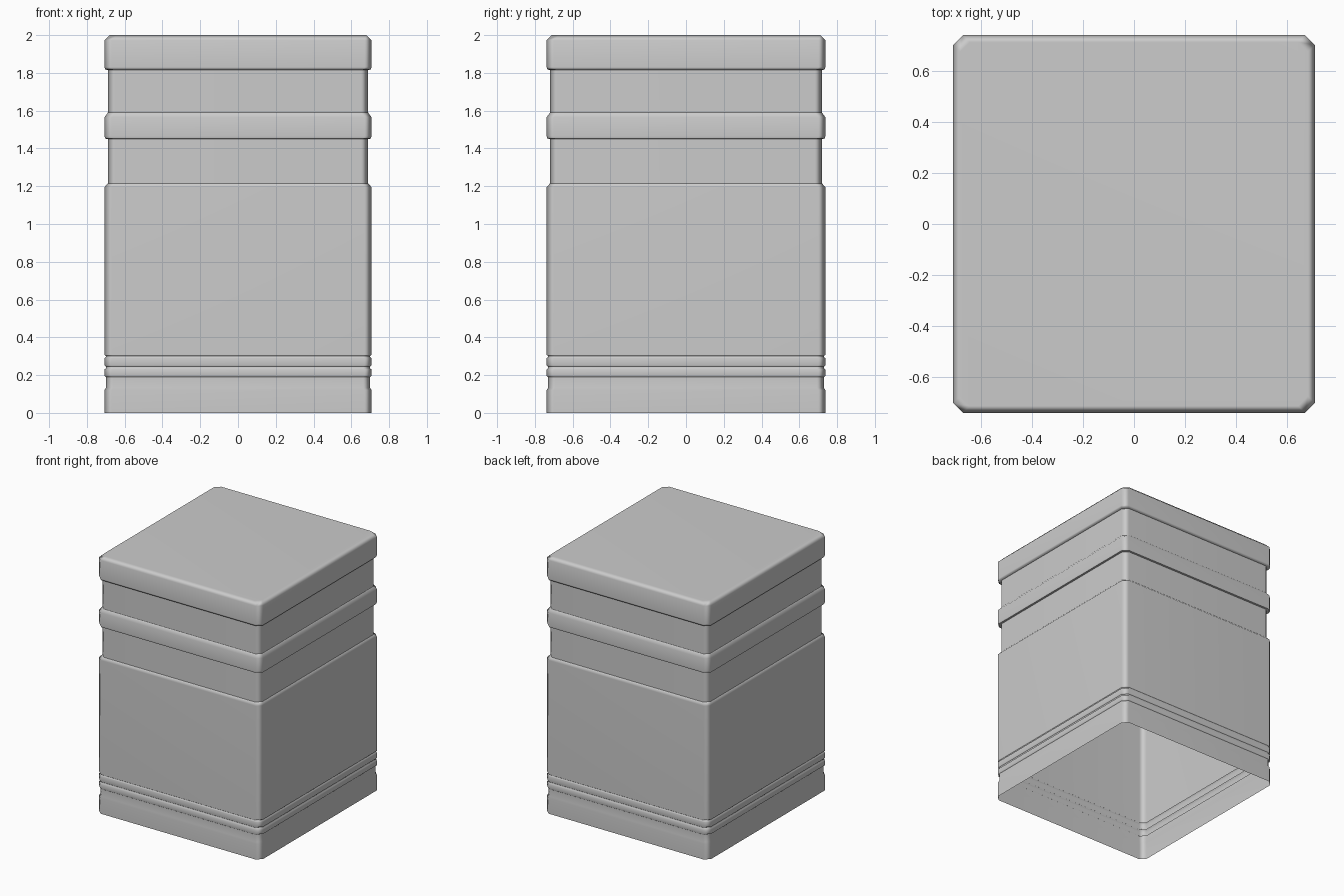
import bpy
import bmesh
import math

HALF_X, HALF_Y, CORNER = 0.707, 0.738, 0.038
NECK, GROOVE = 0.018, 0.007

cube = bpy.data.objects.get("Cube")
if cube:
    bpy.data.objects.remove(cube, do_unlink=True)

grey = bpy.data.materials.new("plain grey")
grey.use_nodes = True
colour = (0.6, 0.6, 0.6, 1)
grey.diffuse_color = colour
grey.node_tree.nodes["Principled BSDF"].inputs["Base Color"].default_value = colour


def ring(bm, inset, z):
    """Rectangle with cut corners, shrunk by inset."""
    x, y, c = HALF_X - inset, HALF_Y - inset, CORNER
    outline = []
    for sx, sy in ((1, 1), (-1, 1), (-1, -1), (1, -1)):
        pair = [(sx * x, sy * (y - c)), (sx * (x - c), sy * y)]
        outline += pair if sx * sy > 0 else pair[::-1]
    return [bm.verts.new((px, py, z)) for px, py in outline]


def shell(name, profile, closed_top=False):
    """Stack rings from (inset, height) pairs into an open wall."""
    bm = bmesh.new()
    rings = [ring(bm, inset, z) for inset, z in profile]
    for low, high in zip(rings, rings[1:]):
        for i in range(len(low)):
            j = (i + 1) % len(low)
            bm.faces.new((low[i], low[j], high[j], high[i]))
    if closed_top:
        bm.faces.new(rings[-1])
    mesh = bpy.data.meshes.new(name)
    bm.to_mesh(mesh)
    bm.free()
    mesh.materials.append(grey)
    obj = bpy.data.objects.new(name, mesh)
    bpy.context.collection.objects.link(obj)
    bpy.ops.object.select_all(action="DESELECT")
    obj.select_set(True)
    bpy.context.view_layer.objects.active = obj
    bpy.ops.object.shade_smooth_by_angle(angle=math.radians(60))
    # Keep the broad walls evenly shaded beside the narrow bevels
    weighted = obj.modifiers.new("even shading", "WEIGHTED_NORMAL")
    weighted.keep_sharp = True
    return obj


# Plinth with its shallow recess
shell("plinth", [(0, 0), (0, 0.12), (GROOVE, 0.132), (GROOVE, 0.19)])

# Two thin trim bands, each with a groove above it
for name, low, high, groove_top in (("lower_trim", 0.19, 0.235, 0.245),
                                    ("upper_trim", 0.245, 0.295, 0.302)):
    shell(name, [(GROOVE, low), (0, low + 0.006), (0, high - 0.005),
                 (GROOVE, high), (GROOVE, groove_top)])

# Tall body, then the raised bands separated by recessed necks
shell("body", [(GROOVE, 0.302), (0, 0.308), (0, 1.195), (NECK, 1.215)])
shell("lower_neck", [(NECK, 1.215), (NECK, 1.45)])
shell("middle_band", [(NECK, 1.45), (0.004, 1.452), (0, 1.465),
                      (0, 1.565), (NECK, 1.59)])
shell("upper_neck", [(NECK, 1.59), (NECK, 1.815)])
shell("lid", [(NECK, 1.815), (0.004, 1.818), (0, 1.83),
              (0, 1.973), (0.027, 2.0)], closed_top=True)
